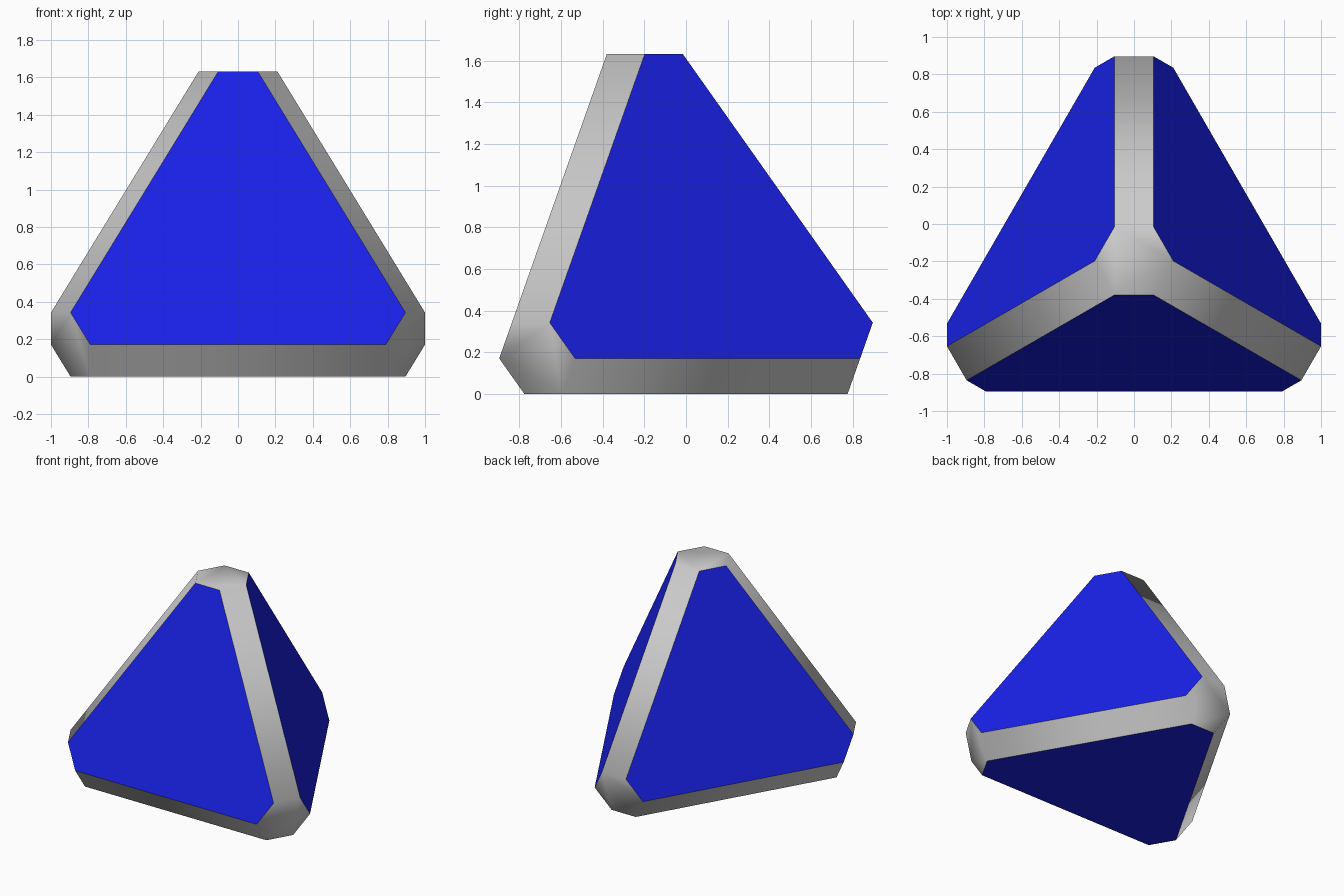
import bpy, bmesh, itertools
from mathutils import Vector, Matrix

if "Cube" in bpy.data.objects:
    bpy.data.objects.remove(bpy.data.objects["Cube"])

# Bevelled tetrahedron: all permutations of (a, b, c) with an even number of minus signs
T = 0.1485
B = 0.70711 - T / 2
A, C = B + T, B - T

# Stand it on one face, with one edge-corner pointing to +y
up = Vector((1, 1, 1)).normalized()
back = Vector((2, -1, -1)).normalized()
rot = Matrix((back.cross(up), back, up))
SIGNS = [(1, 1, 1), (1, -1, -1), (-1, 1, -1), (-1, -1, 1)]
pts = [rot @ Vector([v * s for v, s in zip(p, sg)])
       for p in itertools.permutations((A, B, C)) for sg in SIGNS]
ys = [p.y for p in pts]
shift = Vector((0, -(min(ys) + max(ys)) / 2, -min(p.z for p in pts)))

bm = bmesh.new()
for p in pts:
    bm.verts.new(p + shift)
bmesh.ops.convex_hull(bm, input=bm.verts[:])
bmesh.ops.dissolve_limit(bm, angle_limit=0.02, verts=bm.verts[:], edges=bm.edges[:])
bmesh.ops.recalc_face_normals(bm, faces=bm.faces[:])

# Large panels are blue and flat; bevels and corner caps are grey and smooth
for f in bm.faces:
    panel = f.calc_area() > 1
    f.material_index = 1 if panel else 0
    f.smooth = not panel
for e in bm.edges:
    e.smooth = not any(f.material_index for f in e.link_faces)

mesh = bpy.data.meshes.new("bevelled_tetrahedron")
bm.to_mesh(mesh)
bm.free()

grey = bpy.data.materials.new("grey_edges")
blue = bpy.data.materials.new("blue_panels")
blue.diffuse_color = (0.01, 0.015, 0.8, 1)
blue.use_nodes = True
blue.node_tree.nodes["Principled BSDF"].inputs["Base Color"].default_value = blue.diffuse_color
mesh.materials.append(grey)
mesh.materials.append(blue)

obj = bpy.data.objects.new("bevelled_tetrahedron", mesh)
bpy.context.collection.objects.link(obj)
